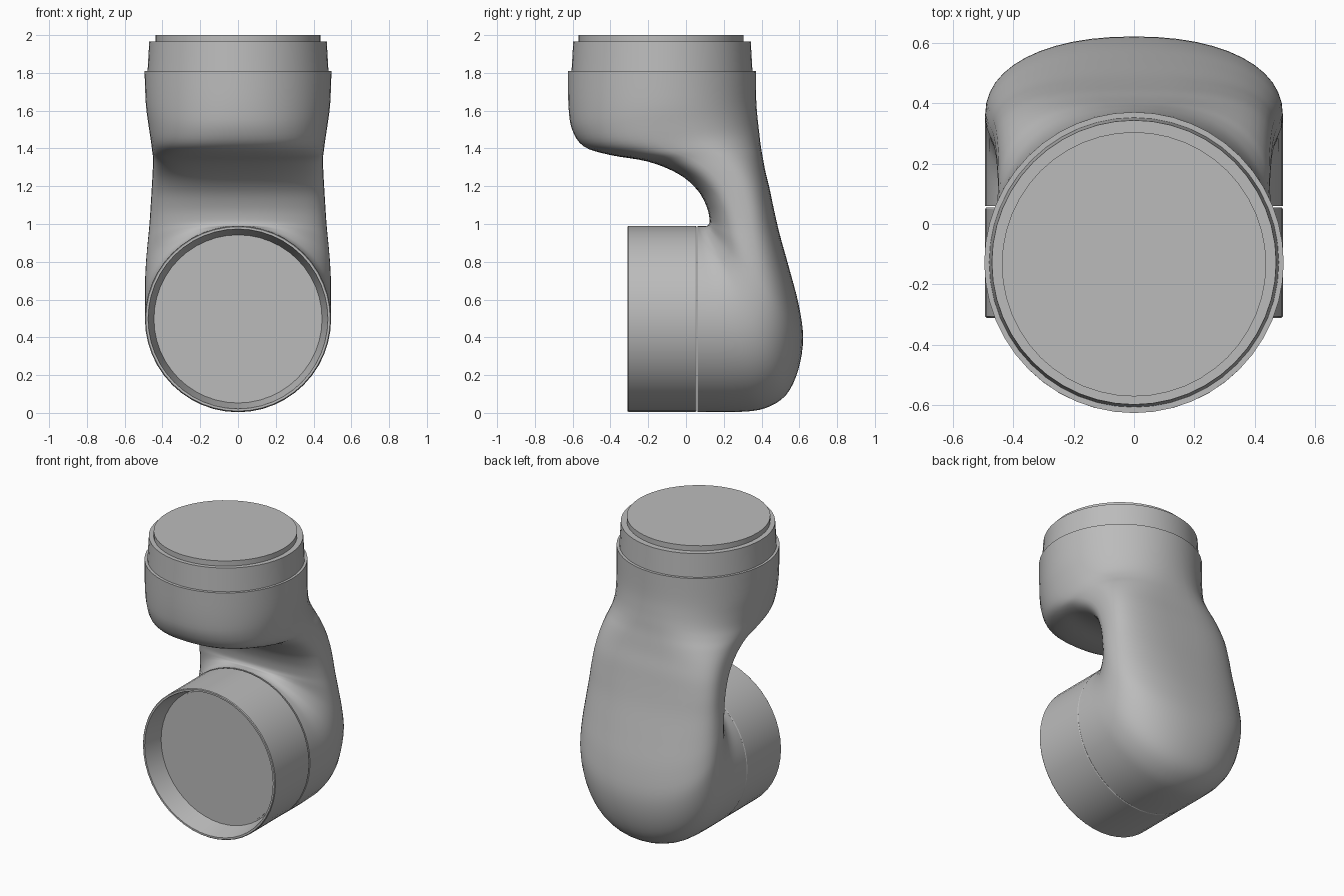
import bpy, bmesh, math
from mathutils import Vector

cube = bpy.data.objects.get("Cube")
if cube:
    bpy.data.objects.remove(cube, do_unlink=True)

grey = bpy.data.materials.new("plain grey")
grey.use_nodes = True
COLOR = (0.5, 0.5, 0.5, 1)
grey.diffuse_color = COLOR
grey.node_tree.nodes["Principled BSDF"].inputs["Base Color"].default_value = COLOR

SEGMENTS = 48


def skin(name, rings, angle):
    """Bridge a list of closed point rings and cap both ends."""
    bm = bmesh.new()
    loops = [[bm.verts.new(p) for p in ring] for ring in rings]
    n = len(loops[0])
    for a, b in zip(loops, loops[1:]):
        for i in range(n):
            j = (i + 1) % n
            bm.faces.new((a[i], a[j], b[j], b[i]))
    bm.faces.new(loops[0][::-1])
    bm.faces.new(loops[-1])
    bmesh.ops.recalc_face_normals(bm, faces=bm.faces)
    mesh = bpy.data.meshes.new(name)
    bm.to_mesh(mesh)
    bm.free()
    mesh.materials.append(grey)
    obj = bpy.data.objects.new(name, mesh)
    bpy.context.collection.objects.link(obj)
    bpy.ops.object.select_all(action="DESELECT")
    obj.select_set(True)
    bpy.context.view_layer.objects.active = obj
    bpy.ops.object.shade_smooth_by_angle(angle=math.radians(angle))
    return obj


def section(inner_y, inner_z, outer_y, outer_z, half_width, power):
    """Superellipse ring spanning an inner and an outer point."""
    inner, outer = Vector((0, inner_y, inner_z)), Vector((0, outer_y, outer_z))
    mid, arm = (inner + outer) / 2, (outer - inner) / 2
    ring = []
    for i in range(SEGMENTS):
        t = math.tau * i / SEGMENTS
        c, s = math.cos(t), math.sin(t)
        u = math.copysign(abs(c) ** (2 / power), c)
        v = math.copysign(abs(s) ** (2 / power), s)
        ring.append(mid + arm * u + Vector((half_width * v, 0, 0)))
    return ring


def catmull(a, b, c, d, t):
    return 0.5 * (2 * b + (c - a) * t + (2 * a - 5 * b + 4 * c - d) * t * t
                  + (3 * b - a - 3 * c + d) * t ** 3)


def refine(keys, steps=4):
    """Smoothly interpolate the section parameters."""
    padded = [keys[0]] + keys + [keys[-1]]
    out = []
    for k in range(len(keys) - 1):
        for s in range(steps):
            out.append([catmull(*vals, s / steps) for vals in zip(*padded[k:k + 4])])
    return out + [keys[-1]]


# Curved link: inner y, z, outer y, z, half width, squareness
link_sections = [
    (-.625, 1.81, .37, 1.81, .495, 2),
    (-.622, 1.62, .372, 1.65, .488, 2.05),
    (-.603, 1.50, .38, 1.55, .474, 2.15),
    (-.54, 1.41, .388, 1.48, .462, 2.3),
    (-.40, 1.365, .395, 1.42, .455, 2.5),
    (-.20, 1.33, .405, 1.36, .45, 2.7),
    (-.04, 1.265, .42, 1.28, .452, 2.9),
    (.06, 1.18, .442, 1.19, .457, 2.9),
    (.11, 1.09, .465, 1.08, .463, 2.8),
    (.125, 1.02, .495, .95, .47, 2.6),
    (.118, .995, .545, .77, .48, 2.4),
    (.108, .99, .595, .58, .488, 2.25),
    (.10, .99, .62, .40, .492, 2.2),
    (.092, .99, .595, .23, .493, 2.15),
    (.085, .99, .53, .095, .493, 2.1),
    (.078, .99, .42, .025, .493, 2.05),
    (.07, .99, .28, .005, .493, 2),
    (.06, .99, .06, .005, .493, 2),
]
skin("curved_link", [section(*k) for k in refine(link_sections)], 40)


def turned(name, profile, centre, axis):
    """Stack circles of (radius, position) along the z or y axis."""
    rings = []
    for r, h in profile:
        ring = []
        for i in range(SEGMENTS):
            t = math.tau * i / SEGMENTS
            a, b = r * math.cos(t), r * math.sin(t)
            ring.append((a, centre + b, h) if axis == "z" else (a, h, centre + b))
        rings.append(ring)
    return skin(name, rings, 30)


# Upper collar and its raised flange plate
turned("upper_collar", [(.48, 1.79), (.47, 1.965)], -.127, "z")
turned("upper_plate", [(.437, 1.95), (.437, 2.0)], -.133, "z")

# Lower sleeve with an open, recessed mouth
turned("lower_sleeve", [(.489, .055), (.492, .05), (.492, -.305), (.488, -.31),
                        (.476, -.31), (.445, -.18)], .4975, "y")
turned("lower_plate", [(.437, -.16), (.437, -.185)], .4975, "y")
